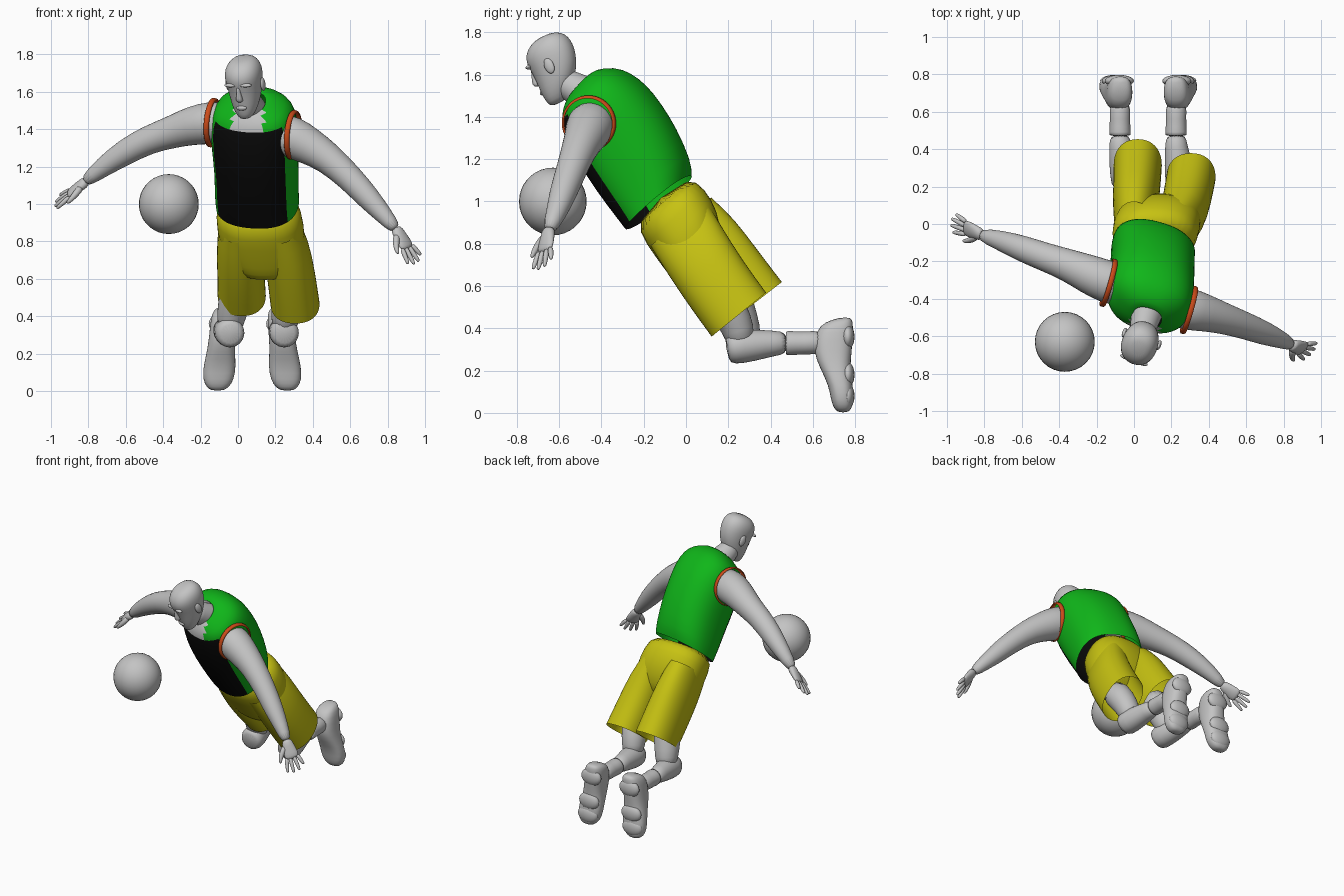
import bpy, bmesh, math
from mathutils import Vector, Matrix

cube = bpy.data.objects.get("Cube")
if cube:
    bpy.data.objects.remove(cube, do_unlink=True)


def material(name, *rgb):
    m = bpy.data.materials.new(name)
    m.use_nodes = True
    m.diffuse_color = (*rgb, 1)
    m.node_tree.nodes["Principled BSDF"].inputs["Base Color"].default_value = (*rgb, 1)
    return m


GREY = material("plain grey", 0.55, 0.55, 0.55)
GREEN = material("jersey green", 0.005, 0.47, 0.01)
BLACK = material("panel black", 0.003, 0.003, 0.003)
YELLOW = material("shorts yellow", 0.57, 0.54, 0.006)
ORANGE = material("trim orange", 0.6, 0.07, 0.01)


def finish(name, bm, mats, matrix=None, levels=1):
    if matrix:
        bm.transform(matrix)
    bmesh.ops.recalc_face_normals(bm, faces=bm.faces)
    mesh = bpy.data.meshes.new(name)
    bm.to_mesh(mesh)
    bm.free()
    for m in mats:
        mesh.materials.append(m)
    mesh.shade_smooth()
    obj = bpy.data.objects.new(name, mesh)
    bpy.context.collection.objects.link(obj)
    if levels:
        obj.modifiers.new("smooth", "SUBSURF").levels = levels
    return obj


def loft(name, sections, mats, n=24, power=1.0, caps=True, rule=None, matrix=None):
    """Skin over ellipse-like rings, each given as centre, half width, half depth."""
    bm = bmesh.new()
    soft = lambda t: math.copysign(abs(t) ** power, t)
    rings = []
    for c, u, v in sections:
        angles = [math.tau * i / n for i in range(n)]
        rings.append([bm.verts.new(c + u * soft(math.cos(a)) + v * soft(math.sin(a))) for a in angles])
    for row, (a, b) in enumerate(zip(rings, rings[1:])):
        for i in range(n):
            j = (i + 1) % n
            f = bm.faces.new((a[i], a[j], b[j], b[i]))
            if rule:
                from_front = abs((360 * (i + 0.5) / n - 90) % 360 - 180)
                f.material_index = rule(row, from_front)
    if caps:
        bm.faces.new(rings[0])
        bm.faces.new(rings[-1])
    return finish(name, bm, mats, matrix)


def slab(front, back, x, width, side=Vector((1, 0, 0))):
    """Ring from its front and back (y, z) points, centre x and half width."""
    (fy, fz), (by, bz) = front, back
    dy = (by - fy) / 2
    return (Vector((x, (fy + by) / 2, (fz + bz) / 2)), side * width,
            Vector((-dy * side.y, dy, (bz - fz) / 2)))


def tube(name, points, mat=GREY, n=16, caps=True):
    """Round limb through (x, y, z, radius) points."""
    ps = [Vector(p[:3]) for p in points]
    whole = (ps[-1] - ps[0]).normalized()
    ref = Vector((0, 0, 1)) if abs(whole.z) < 0.8 else Vector((0, 1, 0))
    sections = []
    for i, p in enumerate(ps):
        t = (ps[min(i + 1, len(ps) - 1)] - ps[max(i - 1, 0)]).normalized()
        u = t.cross(ref).normalized()
        sections.append((p, u * points[i][3], u.cross(t) * points[i][3]))
    return loft(name, sections, [mat], n, caps=caps)


def ellipsoid(name, place, size, matrix=Matrix(), levels=0, seg=20):
    bm = bmesh.new()
    bmesh.ops.create_uvsphere(bm, u_segments=seg, v_segments=seg // 2 + 2, radius=1)
    return finish(name, bm, [GREY], matrix @ Matrix.Translation(place) @ Matrix.Diagonal((*size, 1)), levels)


# Ball
ellipsoid("ball", (-0.37, -0.63, 1.0), (0.16,) * 3, seg=32)

# Jersey: twisted chest with black front panel and open collar
twist = Vector((0.95, -0.27, -0.08))


def jersey_colour(row, from_front):
    if row >= 5 and from_front < (22, 38, 52)[row - 5]:
        return 2
    return 1 if row < 5 and from_front < 53 else 0


loft("jersey", [slab(f, b, x, w, twist) for f, b, x, w in [
    ((-0.27, 0.87), (0.01, 1.12), 0.105, 0.228),
    ((-0.31, 0.92), (0.01, 1.19), 0.10, 0.23),
    ((-0.41, 1.05), (-0.06, 1.35), 0.10, 0.228),
    ((-0.50, 1.19), (-0.13, 1.46), 0.09, 0.235),
    ((-0.55, 1.31), (-0.20, 1.55), 0.085, 0.238),
    ((-0.57, 1.39), (-0.28, 1.61), 0.08, 0.225),
    ((-0.57, 1.43), (-0.35, 1.635), 0.08, 0.18),
    ((-0.56, 1.47), (-0.43, 1.625), 0.07, 0.105),
    ((-0.55, 1.49), (-0.45, 1.60), 0.07, 0.08)]],
    [GREEN, BLACK, GREY], n=32, power=0.85, caps=False, rule=jersey_colour)

# Armhole trim
for side, place in (("left", (0.295, -0.46, 1.37)), ("right", (-0.135, -0.315, 1.435))):
    spin = twist.to_track_quat("Z", "Y").to_matrix().to_4x4()
    band = [(Vector((0, 0, h)), Vector((r, 0, 0)), Vector((0, r, 0)))
            for h, r in ((-0.014, 0.125), (-0.014, 0.135), (0.014, 0.133), (0.014, 0.12))]
    loft(side + "_armhole_trim", band, [ORANGE], n=28, caps=False,
         matrix=Matrix.Translation(place) @ spin)

# Shorts
loft("shorts_seat", [slab(*s) for s in [
    ((-0.25, 0.91), (0.01, 1.13), 0.105, 0.215),
    ((-0.19, 0.80), (0.09, 1.06), 0.11, 0.23),
    ((-0.11, 0.69), (0.15, 0.96), 0.13, 0.235),
    ((-0.05, 0.61), (0.17, 0.83), 0.14, 0.20),
    ((0.0, 0.57), (0.15, 0.74), 0.15, 0.13)]], [YELLOW], n=28, power=0.85)
for side, rings in {
    "right": [((-0.16, 0.79), (0.12, 1.02), 0.0, 0.10), ((-0.07, 0.66), (0.23, 0.92), 0.005, 0.12),
              ((0.05, 0.52), (0.34, 0.77), 0.015, 0.127), ((0.17, 0.40), (0.455, 0.62), 0.02, 0.13)],
    "left": [((-0.17, 0.79), (0.10, 1.0), 0.22, 0.10), ((-0.09, 0.66), (0.17, 0.88), 0.26, 0.125),
             ((0.01, 0.51), (0.27, 0.72), 0.285, 0.13), ((0.12, 0.36), (0.38, 0.57), 0.305, 0.132)],
}.items():
    loft("shorts_" + side + "_leg", [slab(*r) for r in rings], [YELLOW], power=0.9, caps=False)

# Legs, socks and shoes
for side, hip, knee, ankle, toe in (("right", (0.01, 0.19, 0.64), -0.04, -0.075, -0.11),
                                    ("left", (0.29, 0.12, 0.6), 0.25, 0.225, 0.263)):
    back = 0.03 if side == "right" else 0
    tube(side + "_thigh", [(*hip, 0.10), ((hip[0] + knee) / 2, 0.21 + back, 0.48, 0.09),
                           (knee, 0.25 + back, 0.39, 0.078), (knee, 0.26 + back, 0.32, 0.065)])
    mid = (knee + ankle) / 2
    tube(side + "_calf", [(knee, 0.19, 0.305, 0.06), (knee, 0.215, 0.31, 0.085), (mid, 0.32, 0.32, 0.077),
                          (ankle, 0.42, 0.33, 0.06), (ankle, 0.48, 0.33, 0.054)])
    tube(side + "_sock", [(ankle, 0.47, 0.33, 0.058), (ankle, 0.48, 0.33, 0.06),
                          (ankle, 0.56, 0.33, 0.053), (ankle, 0.66, 0.335, 0.062)])
    shoe = []
    for z, y0, y1, w in ((0.452, 0.73, 0.78, 0.035), (0.43, 0.655, 0.79, 0.06), (0.39, 0.615, 0.79, 0.07),
                         (0.29, 0.60, 0.785, 0.07), (0.21, 0.635, 0.775, 0.075), (0.13, 0.675, 0.79, 0.088),
                         (0.06, 0.685, 0.79, 0.083), (0.02, 0.70, 0.785, 0.06), (0.002, 0.72, 0.765, 0.03)):
        shoe.append(slab((y0, z), (y1, z), toe + (ankle - toe) * z / 0.4, w))
    loft(side + "_shoe", shoe, [GREY], power=0.8)
    for i, z in enumerate((0.08, 0.18, 0.36)):
        ellipsoid(f"{side}_sole_pad_{i}", (toe + (ankle - toe) * z / 0.4, 0.765, z), (0.078, 0.032, 0.06))

# Arms
tube("left_arm", [(0.20, -0.43, 1.38, 0.11), (0.29, -0.455, 1.36, 0.118), (0.38, -0.475, 1.31, 0.102),
                  (0.48, -0.505, 1.25, 0.085), (0.60, -0.545, 1.14, 0.073), (0.70, -0.585, 1.03, 0.066),
                  (0.78, -0.615, 0.94, 0.048), (0.85, -0.65, 0.86, 0.034)])
tube("right_arm", [(-0.05, -0.34, 1.44, 0.11), (-0.14, -0.31, 1.435, 0.118), (-0.25, -0.265, 1.42, 0.106),
                   (-0.35, -0.22, 1.385, 0.088), (-0.48, -0.175, 1.345, 0.077), (-0.60, -0.13, 1.28, 0.072),
                   (-0.72, -0.085, 1.20, 0.054), (-0.83, -0.055, 1.11, 0.034)])


# Hands: flat palm, four fingers and a thumb on the spread side
def hand(side, wrist, along, spread):
    w, d = Vector(wrist), Vector(along).normalized()
    s = Vector(spread)
    s = (s - d * s.dot(d)).normalized()
    flat = d.cross(s)
    loft(side + "_palm", [(w + d * t, s * a, flat * b) for t, a, b in
                          ((-0.02, 0.033, 0.03), (0.03, 0.04, 0.026), (0.08, 0.05, 0.021), (0.12, 0.045, 0.014))],
         [GREY], n=16)
    for i, k in enumerate((-0.037, -0.013, 0.013, 0.037)):
        reach = (0.075, 0.105, 0.11, 0.095)[i]
        pts = [w + d * (0.10 + reach * t) + s * k * (1 + 0.6 * t) for t in (0, 0.5, 0.9, 1)]
        tube(f"{side}_finger_{i}", [(*p, r) for p, r in zip(pts, (0.015, 0.014, 0.011, 0.006))], n=8)
    pts = [w + d * a + s * b for a, b in ((0.02, 0.015), (0.06, 0.055), (0.10, 0.08), (0.125, 0.085))]
    tube(side + "_thumb", [(*p, r) for p, r in zip(pts, (0.022, 0.02, 0.014, 0.008))], n=8)


hand("left", (0.85, -0.65, 0.86), (0.12, -0.04, -0.2), (-0.65, -0.65, -0.2))
hand("right", (-0.82, -0.055, 1.115), (-0.78, 0.33, -0.57), (0, -0.87, -0.48))

# Neck and head, bowed and turned to the right
tube("neck", [(0.04, -0.60, 1.575, 0.065), (0.05, -0.55, 1.55, 0.073),
              (0.065, -0.49, 1.515, 0.083), (0.08, -0.42, 1.48, 0.10)])
pose = (Matrix.Translation((0.035, -0.63, 1.65)) @ Matrix.Rotation(math.radians(-20), 4, "Z")
        @ Matrix.Rotation(math.radians(25), 4, "X"))
loft("head", [slab((-f, z), (-b, z), 0, w) for z, f, b, w in (
    (-0.18, 0.085, 0.02, 0.025), (-0.165, 0.10, 0.0, 0.045), (-0.12, 0.107, -0.05, 0.07),
    (-0.06, 0.107, -0.10, 0.084), (0.0, 0.107, -0.122, 0.094), (0.05, 0.116, -0.128, 0.10),
    (0.09, 0.10, -0.12, 0.093), (0.12, 0.07, -0.10, 0.073), (0.138, 0.02, -0.06, 0.04))],
    [GREY], power=0.93, matrix=pose)
loft("nose", [slab((-f, z), (-0.09, z), 0, w) for z, f, w in (
    (0.025, 0.113, 0.009), (-0.02, 0.125, 0.012), (-0.05, 0.138, 0.02), (-0.065, 0.12, 0.018))],
    [GREY], n=12, matrix=pose)
ellipsoid("lips", (0, -0.101, -0.103), (0.03, 0.014, 0.014), pose)
for side, sx in (("left", 1), ("right", -1)):
    ellipsoid(side + "_ear", (sx * 0.098, 0.012, -0.015), (0.012, 0.024, 0.038), pose)
    ellipsoid(side + "_brow", (sx * 0.042, -0.1, 0.03), (0.036, 0.014, 0.01), pose)
